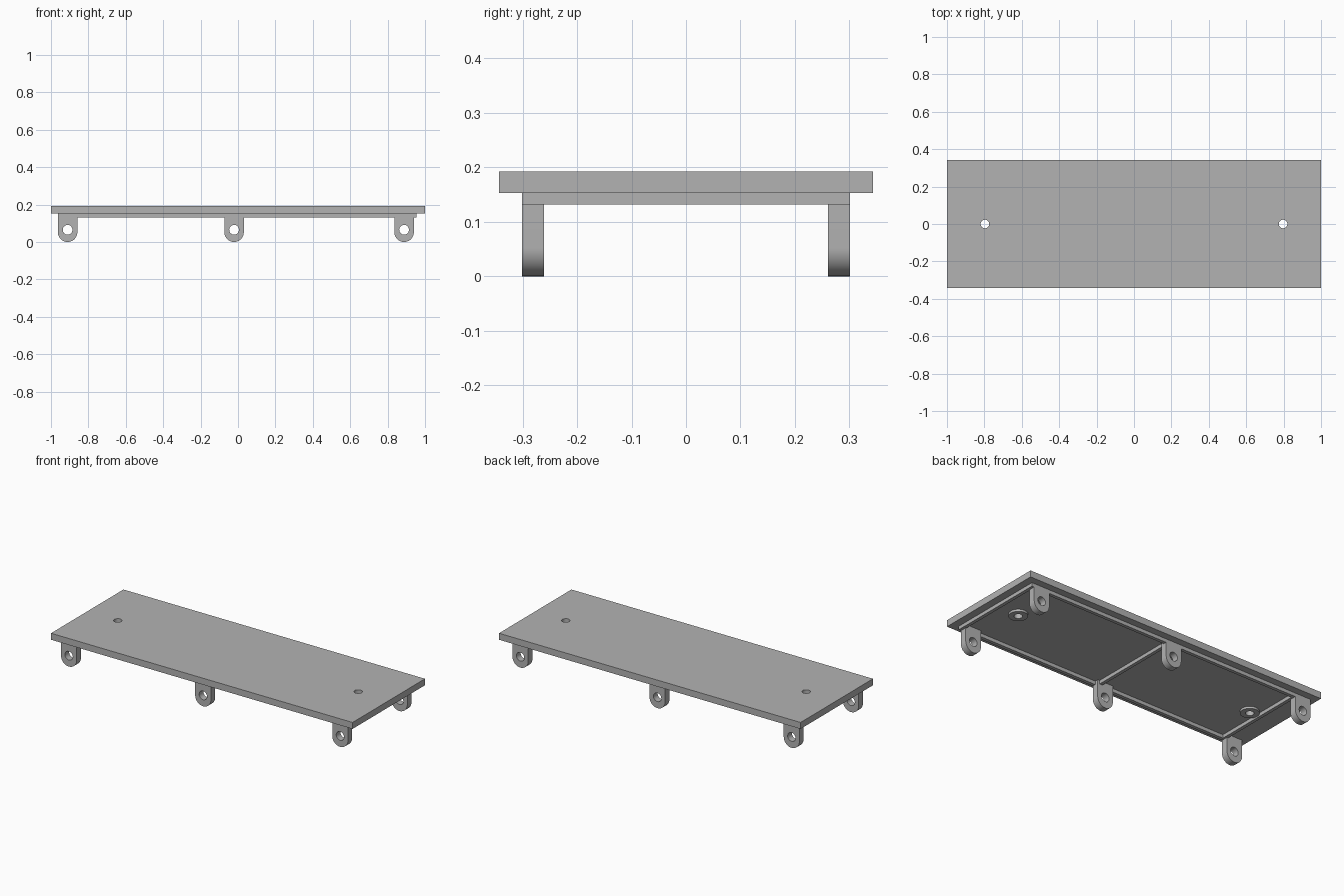
import bpy
import bmesh
from math import sin, cos, pi, radians
from mathutils import Matrix

old = bpy.data.objects.get("Cube")
if old:
    bpy.data.objects.remove(old, do_unlink=True)

grey = bpy.data.materials.new("plain grey")
grey.use_nodes = True
grey.diffuse_color = (0.45, 0.45, 0.45, 1)
grey.node_tree.nodes["Principled BSDF"].inputs["Base Color"].default_value = grey.diffuse_color


def arc(cx, cy, r, start=0.0, sweep=2 * pi, steps=32):
    """Points along an arc; a full circle does not repeat its first point."""
    count = steps if sweep >= 2 * pi else steps + 1
    return [(cx + r * cos(start + sweep * i / steps),
             cy + r * sin(start + sweep * i / steps)) for i in range(count)]


def rect(x0, x1, y0, y1):
    return [(x0, y0), (x1, y0), (x1, y1), (x0, y1)]


def sheet(name, loops, depth, matrix):
    """Fill an outline (further loops are holes), extrude it and place it."""
    bm = bmesh.new()
    edges = []
    for loop in loops:
        verts = [bm.verts.new((x, y, 0)) for x, y in loop]
        edges += [bm.edges.new((verts[i - 1], verts[i])) for i in range(len(verts))]
    bmesh.ops.triangle_fill(bm, edges=edges, use_beauty=True)
    result = bmesh.ops.extrude_face_region(bm, geom=bm.faces[:], use_keep_orig=True)
    moved = [g for g in result["geom"] if isinstance(g, bmesh.types.BMVert)]
    bmesh.ops.translate(bm, verts=moved, vec=(0, 0, depth))
    bmesh.ops.recalc_face_normals(bm, faces=bm.faces[:])
    bm.transform(matrix)
    mesh = bpy.data.meshes.new(name)
    bm.to_mesh(mesh)
    bm.free()
    mesh.materials.append(grey)
    obj = bpy.data.objects.new(name, mesh)
    bpy.context.collection.objects.link(obj)
    bpy.ops.object.select_all(action="DESELECT")
    obj.select_set(True)
    bpy.context.view_layer.objects.active = obj
    bpy.ops.object.shade_smooth_by_angle(angle=radians(30))
    return obj


PLATE_Z, TOP_Z, FRAME_Z = 0.153, 0.192, 0.132
HALF_Y, WALL = 0.301, 0.02
SCREW_X, SCREW_R = 0.797, 0.023

# Top plate with two screw holes
sheet("top_plate",
      [rect(-1, 1, -0.343, 0.343)] + [arc(s * SCREW_X, 0, SCREW_R) for s in (-1, 1)],
      TOP_Z - PLATE_Z, Matrix.Translation((0, 0, PLATE_Z)))

# Long rails under the plate
for side, label in ((-1, "front"), (1, "back")):
    inner, outer = sorted((side * (HALF_Y - WALL), side * HALF_Y))
    sheet(label + "_rail", [rect(-0.96, 0.955, inner, outer)],
          PLATE_Z - FRAME_Z, Matrix.Translation((0, 0, FRAME_Z)))

# Cross ribs between the rails
for x, label in ((-0.848, "right"), (0.018, "middle"), (0.955, "left")):
    y = HALF_Y - WALL
    sheet(label + "_cross_rib", [rect(x - WALL, x, -y, y)],
          PLATE_Z - FRAME_Z, Matrix.Translation((0, 0, FRAME_Z)))

# Ring bosses around the screw holes
for side, label in ((-1, "right"), (1, "left")):
    sheet(label + "_screw_boss",
          [arc(side * SCREW_X, 0, 0.052), arc(side * SCREW_X, 0, SCREW_R)],
          PLATE_Z - 0.14, Matrix.Translation((0, 0, 0.14)))

# Round-ended hinge lugs with pin holes, in three pairs
LUG_R, PIN_Z, LUG_DEPTH = 0.052, 0.065, 0.04
lug_outline = [(LUG_R, PLATE_Z), (-LUG_R, PLATE_Z)] + arc(0, LUG_R, LUG_R, pi, pi)
pin_hole = arc(0, PIN_Z, 0.026)
upright = Matrix.Rotation(pi / 2, 4, "X")
for x, label in ((-0.911, "right"), (-0.021, "middle"), (0.888, "left")):
    for y, end in ((LUG_DEPTH - HALF_Y, "front"), (HALF_Y, "back")):
        sheet(f"{end}_{label}_lug", [lug_outline, pin_hole], LUG_DEPTH,
              Matrix.Translation((x, y, 0)) @ upright)
